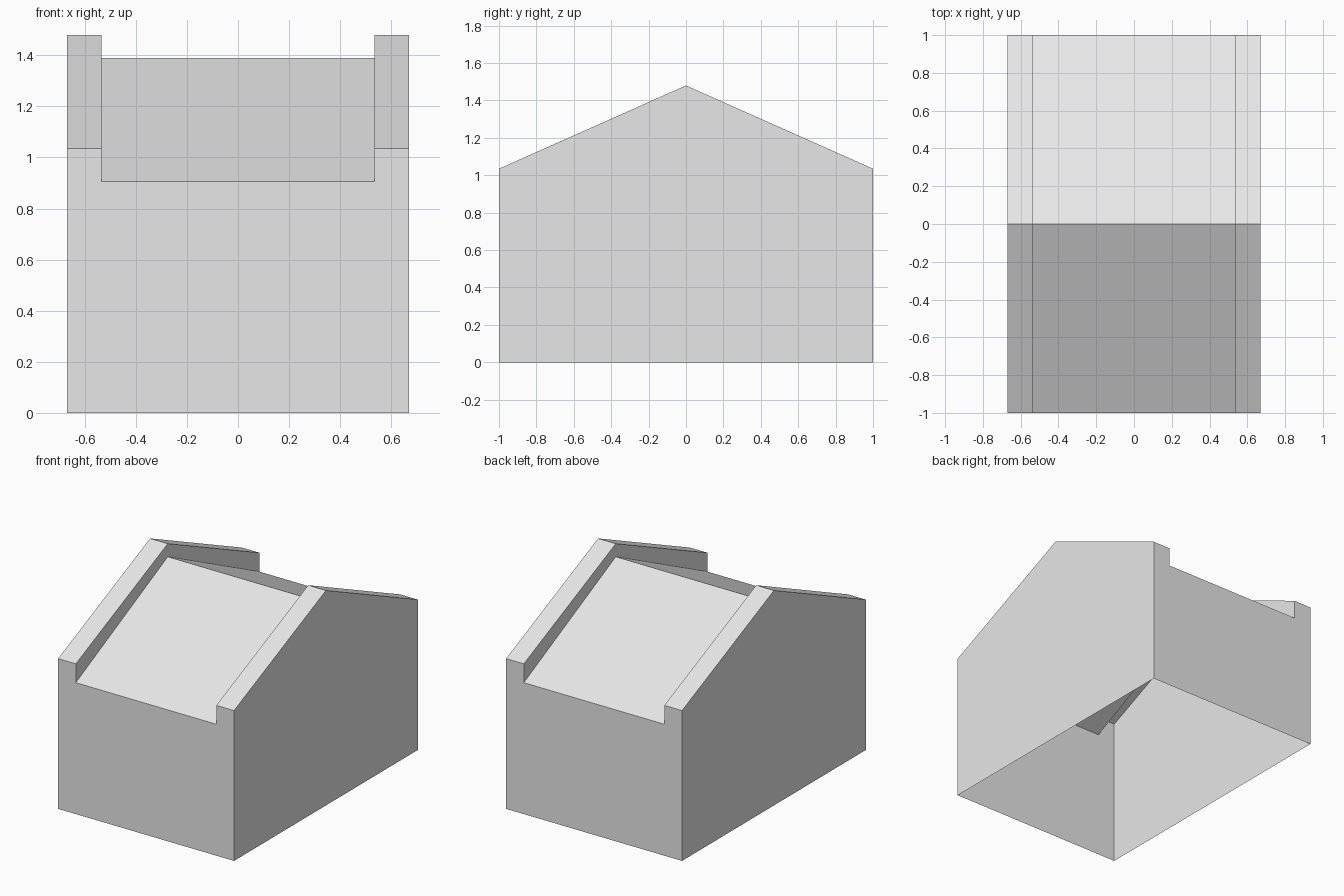
import bpy
import bmesh

cube = bpy.data.objects.get("Cube")
if cube:
    bpy.data.objects.remove(cube, do_unlink=True)

HALF_W, INNER_W, HALF_D = 0.67, 0.535, 1.0
WALL_EAVE, WALL_RIDGE = 1.035, 1.48
ROOF_EAVE, ROOF_RIDGE = 0.905, 1.39

grey = bpy.data.materials.new("light grey")
grey.use_nodes = True
grey.diffuse_color = (0.8, 0.8, 0.8, 1)
grey.node_tree.nodes["Principled BSDF"].inputs["Base Color"].default_value = (0.8, 0.8, 0.8, 1)


def make_part(name, faces):
    """Build one flat-shaded open surface from lists of corner points."""
    bm = bmesh.new()
    for corners in faces:
        bm.faces.new([bm.verts.new(c) for c in corners])
    bmesh.ops.remove_doubles(bm, verts=bm.verts, dist=0.0001)
    mesh = bpy.data.meshes.new(name)
    bm.to_mesh(mesh)
    bm.free()
    mesh.materials.append(grey)
    obj = bpy.data.objects.new(name, mesh)
    bpy.context.collection.objects.link(obj)


def oriented(corners, flip):
    return corners[::-1] if flip else corners


def slope(x0, x1, s, eave, ridge):
    """Roof plane falling from the ridge towards s * y."""
    corners = [(x0, s * HALF_D, eave), (x1, s * HALF_D, eave), (x1, 0, ridge), (x0, 0, ridge)]
    return oriented(corners, s > 0)


# Sunken roof between the gables
make_part("roof", [slope(-INNER_W, INNER_W, s, ROOF_EAVE, ROOF_RIDGE) for s in (-1, 1)])

# Front and back walls, with a raised shoulder at each end
for name, s in (("front_wall", -1), ("back_wall", 1)):
    outline = [(-HALF_W, 0), (HALF_W, 0), (HALF_W, WALL_EAVE), (INNER_W, WALL_EAVE),
               (INNER_W, ROOF_EAVE), (-INNER_W, ROOF_EAVE), (-INNER_W, WALL_EAVE),
               (-HALF_W, WALL_EAVE)]
    make_part(name, [oriented([(x, s * HALF_D, z) for x, z in outline], s > 0)])

# Gable walls and their hollow parapets; the underside stays open
for side, s in (("left", 1), ("right", -1)):
    gable = [(-HALF_D, 0), (HALF_D, 0), (HALF_D, WALL_EAVE), (0, WALL_RIDGE), (-HALF_D, WALL_EAVE)]
    make_part(side + "_gable_wall", [oriented([(s * HALF_W, y, z) for y, z in gable], s < 0)])

    x0, x1 = sorted((s * INNER_W, s * HALF_W))
    faces = [slope(x0, x1, d, WALL_EAVE, WALL_RIDGE) for d in (-1, 1)]
    for d in (-1, 1):
        inner = [(d * HALF_D, ROOF_EAVE), (0, ROOF_RIDGE), (0, WALL_RIDGE), (d * HALF_D, WALL_EAVE)]
        faces.append(oriented([(s * INNER_W, y, z) for y, z in inner], s * d < 0))
    make_part(side + "_parapet", faces)
